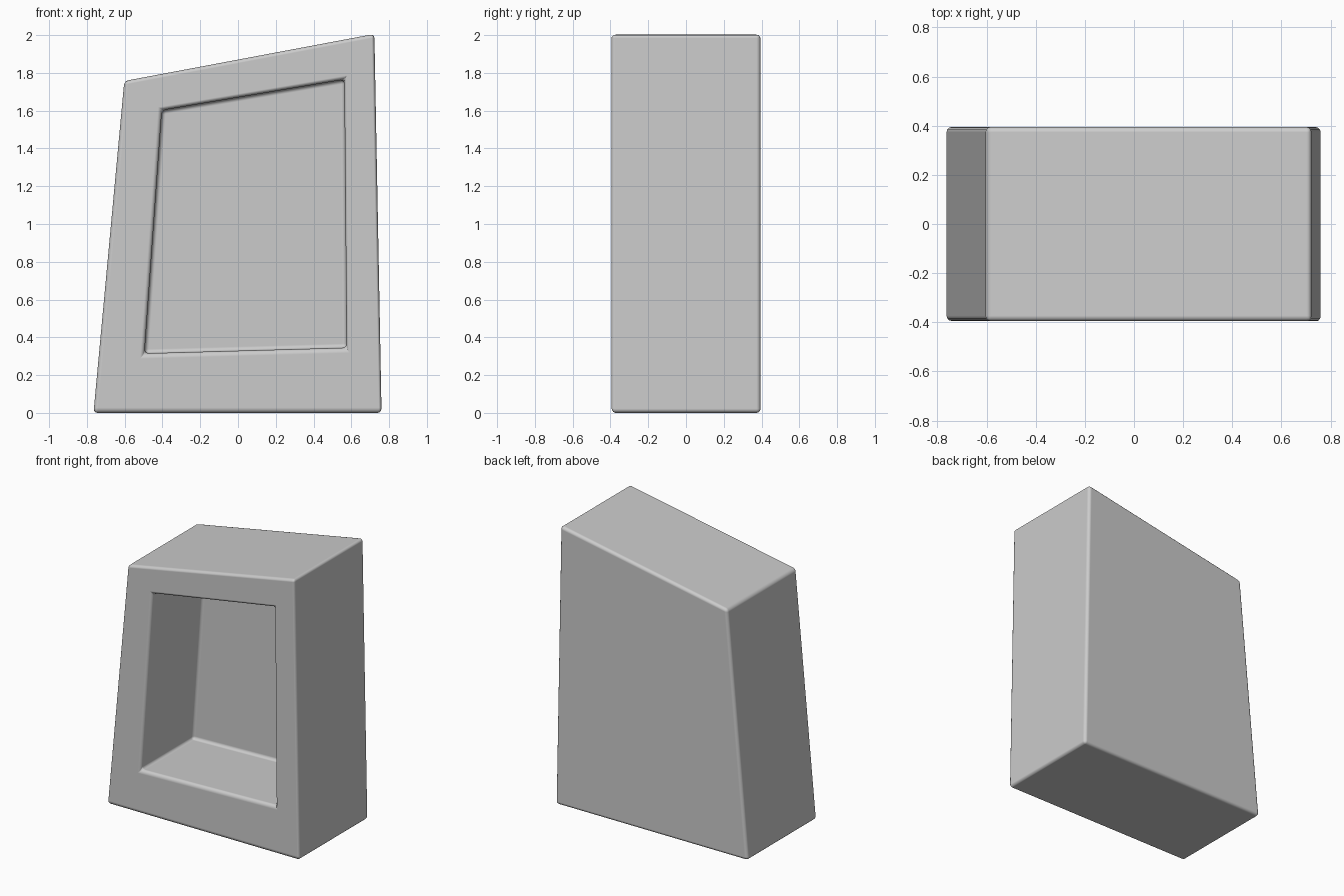
import bpy
import bmesh

if "Cube" in bpy.data.objects:
    bpy.data.objects.remove(bpy.data.objects["Cube"])

# Profiles in x/z: outer silhouette and front opening, same corner order
OUTER = [(-0.765, 0.0), (0.76, 0.0), (0.722, 2.006), (-0.602, 1.757)]
INNER = [(-0.495, 0.315), (0.575, 0.345), (0.563, 1.765), (-0.403, 1.602)]
FRONT, BACK, RECESS = -0.395, 0.395, 0.195

bm = bmesh.new()


def ring(profile, y):
    return [bm.verts.new((x, y, z)) for x, z in profile]


def bridge(a, b):
    for i in range(4):
        j = (i + 1) % 4
        bm.faces.new((a[i], a[j], b[j], b[i]))


# Slanted casing: back, sides, front frame, recess walls, recess floor
rings = [ring(OUTER, BACK), ring(OUTER, FRONT),
         ring(INNER, FRONT), ring(INNER, RECESS)]
for a, b in zip(rings, rings[1:]):
    bridge(a, b)
bm.faces.new(rings[0])
bm.faces.new(rings[-1])
bmesh.ops.recalc_face_normals(bm, faces=bm.faces)

mesh = bpy.data.meshes.new("slanted_casing")
bm.to_mesh(mesh)
bm.free()
casing = bpy.data.objects.new("slanted_casing", mesh)
bpy.context.collection.objects.link(casing)

# Softly rounded edges
bevel = casing.modifiers.new("rounded_edges", "BEVEL")
bevel.width = 0.022
bevel.segments = 3
bevel.limit_method = "ANGLE"
bevel.harden_normals = True

bpy.context.view_layer.objects.active = casing
casing.select_set(True)
bpy.ops.object.shade_smooth()
